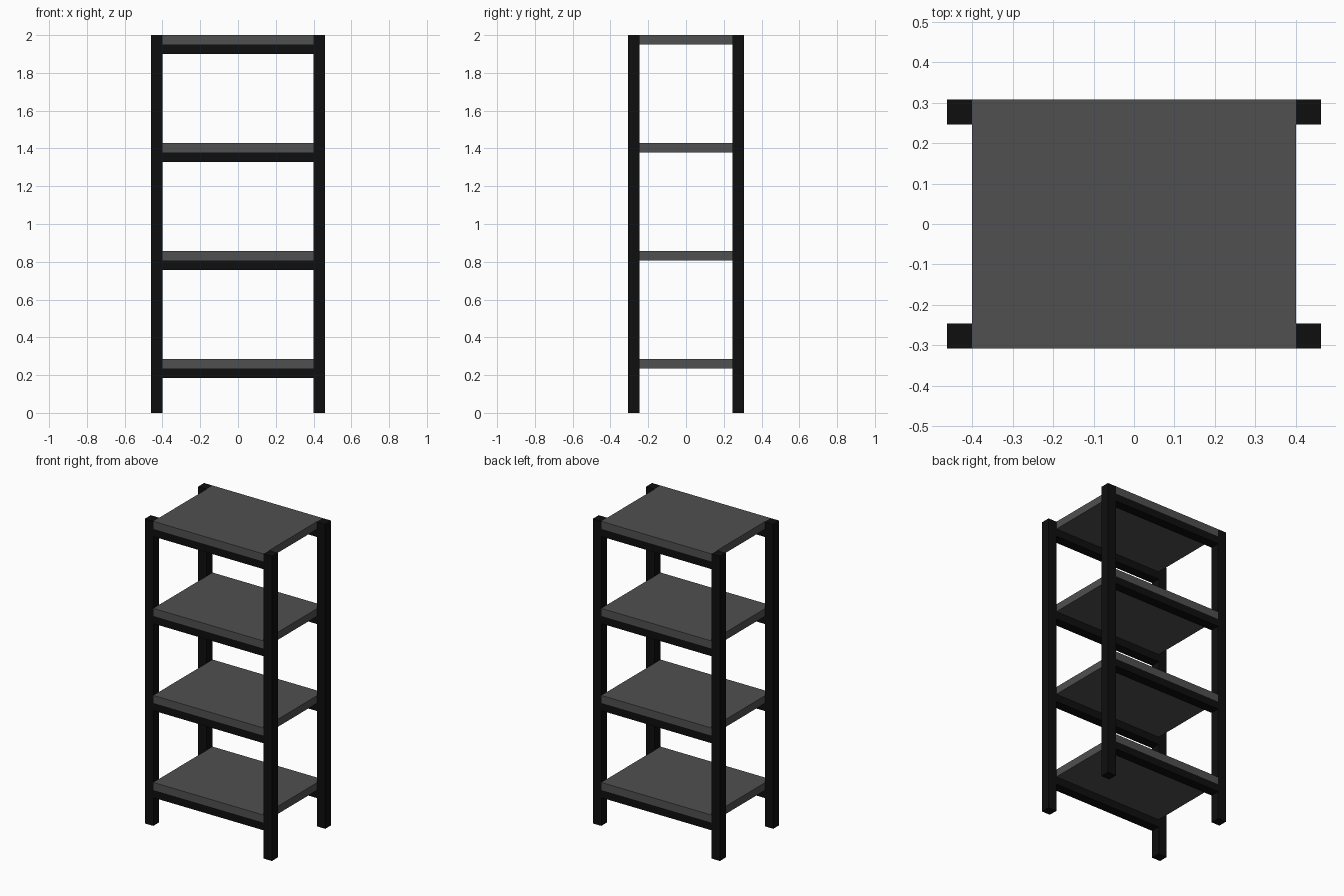
import bpy

if "Cube" in bpy.data.objects:
    bpy.data.objects.remove(bpy.data.objects["Cube"])

def material(name, v):
    m = bpy.data.materials.new(name)
    m.diffuse_color = (v, v, v, 1)
    m.use_nodes = True
    m.node_tree.nodes["Principled BSDF"].inputs["Base Color"].default_value = m.diffuse_color
    return m

BLACK = material("black_frame", 0.0045)
GREY = material("grey_shelf", 0.08)

def box(name, x, y, z, mat):
    """Box from (min, max) pairs on each axis."""
    bpy.ops.mesh.primitive_cube_add(size=1, location=[(a + b) / 2 for a, b in (x, y, z)])
    o = bpy.context.object
    o.name = name
    o.scale = [b - a for a, b in (x, y, z)]
    bpy.ops.object.transform_apply(location=False, rotation=False, scale=True)
    o.data.materials.append(mat)
    return o

def span(a, b, s):
    return (a, b) if s > 0 else (-b, -a)

IN_X, OUT_X = 0.4, 0.4615
IN_Y, OUT_Y = 0.246, 0.3077
THICK = 0.05

# corner posts
for sx, side in ((-1, "left"), (1, "right")):
    for sy, end in ((-1, "front"), (1, "back")):
        box(f"{end}_{side}_post", span(IN_X, OUT_X, sx), span(IN_Y, OUT_Y, sy), (0, 2), BLACK)

# shelves, each resting on a front and a back rail
for i in range(4):
    top = 2 - i * 0.5715
    box(f"shelf_{i + 1}", (-IN_X, IN_X), (-OUT_Y, OUT_Y), (top - THICK, top), GREY)
    for sy, end in ((-1, "front"), (1, "back")):
        box(f"{end}_rail_{i + 1}", (-IN_X, IN_X), span(IN_Y, OUT_Y, sy),
            (top - 2 * THICK, top - THICK), BLACK)
